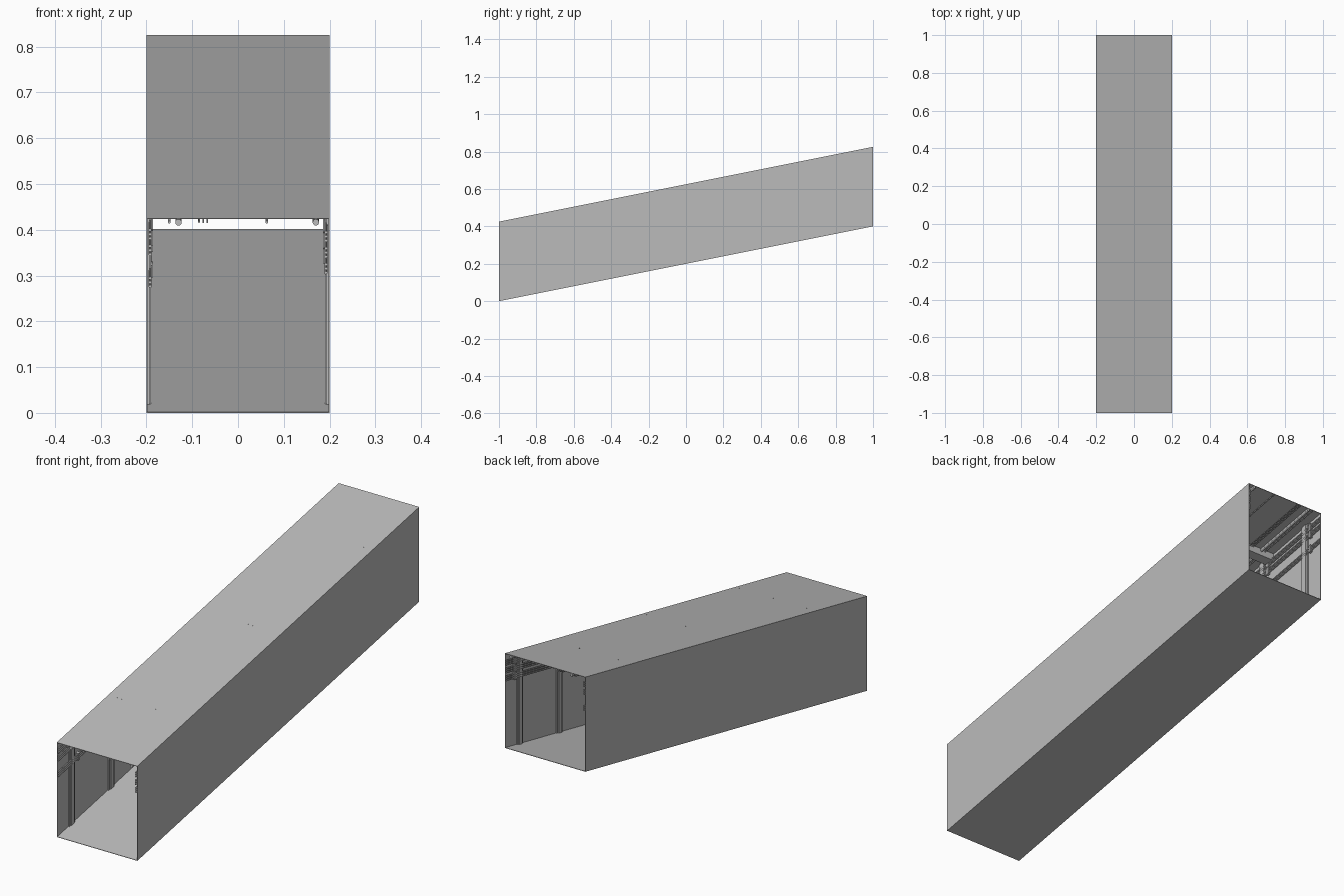
import bpy, bmesh, math
from mathutils import Matrix

cube = bpy.data.objects.get("Cube")
if cube:
    bpy.data.objects.remove(cube, do_unlink=True)

SLOPE, HALF, H, T = 0.2, 0.2, 0.425, 0.002


def material(name, value):
    m = bpy.data.materials.new(name)
    m.use_nodes = True
    colour = (value, value, value, 1)
    m.diffuse_color = colour
    m.node_tree.nodes["Principled BSDF"].inputs["Base Color"].default_value = colour
    return m


concrete = material("concrete grey", 0.5)


def finish(bm, name, smooth=False):
    # shear the level tunnel so it climbs towards the back
    for v in bm.verts:
        v.co.z += SLOPE * (v.co.y + 1)
    mesh = bpy.data.meshes.new(name)
    bm.to_mesh(mesh)
    bm.free()
    mesh.materials.append(concrete)
    obj = bpy.data.objects.new(name, mesh)
    bpy.context.collection.objects.link(obj)
    if smooth:
        bpy.ops.object.select_all(action="DESELECT")
        obj.select_set(True)
        bpy.context.view_layer.objects.active = obj
        bpy.ops.object.shade_smooth_by_angle()
    return obj


def add_box(bm, centre, size):
    bmesh.ops.create_cube(bm, size=1, matrix=Matrix.Translation(centre) @ Matrix.Diagonal((*size, 1)))


def add_rod(bm, centre, radius, length, along_y=True, sides=8):
    turn = Matrix.Rotation(math.pi / 2, 4, "X") if along_y else Matrix()
    bmesh.ops.create_cone(bm, cap_ends=True, segments=sides, radius1=radius, radius2=radius,
                          depth=length, matrix=Matrix.Translation(centre) @ turn)


# shell: floor, roof and two walls, open at both ends
for name, z in (("floor", T / 2), ("roof", H - T / 2)):
    bm = bmesh.new()
    add_box(bm, (0, 0, z), (2 * HALF, 2, T))
    finish(bm, name)
for name, side in (("left_wall", 1), ("right_wall", -1)):
    bm = bmesh.new()
    add_box(bm, (side * (HALF - T / 2), 0, H / 2), (T, 2, H))
    finish(bm, name)

# wall pillars with a raised centre rib
pillar_rows = (-0.9, -0.62, -0.31, 0, 0.31, 0.62, 0.9)
for name, side in (("left_pillars", 1), ("right_pillars", -1)):
    bm = bmesh.new()
    for y in pillar_rows:
        add_box(bm, (side * 0.196, y, H / 2), (0.006, 0.042, H - T))
        add_box(bm, (side * 0.194, y, H / 2), (0.009, 0.022, H - T))
    finish(bm, name)

# cable bundles on the walls, with clips
bundles = {"left": (1, (0.315, 0.35, 0.385)), "right": (-1, (0.285, 0.355, 0.39))}
for name, (side, heights) in bundles.items():
    cables, clips = bmesh.new(), bmesh.new()
    for z in heights:
        for step in (-1, 0, 1):
            add_rod(cables, (side * 0.192, 0, z + step * 0.009), 0.0035, 2)
        for y in pillar_rows:
            add_box(clips, (side * 0.192, y + 0.04, z), (0.012, 0.012, 0.032))
    finish(cables, name + "_wall_cables", True)
    finish(clips, name + "_cable_clips")

# pipes hung under the roof: x position, radius
pipes = ((-0.15, 0.003), (-0.13, 0.007), (-0.085, 0.002), (-0.076, 0.002),
         (-0.067, 0.002), (0.063, 0.003), (0.17, 0.007))
bm = bmesh.new()
for x, radius in pipes:
    add_rod(bm, (x, 0, H - 0.008 + min(0, 0.0 - radius / 7)), radius, 2, sides=12)
finish(bm, "roof_pipes", True)

# cross beams under the roof, and the bolts that hold them
beams, bolts = bmesh.new(), bmesh.new()
for y in (-0.635, 0.02, 0.67):
    add_box(beams, (0, y, H - 0.018), (2 * HALF - 2 * T, 0.04, 0.032))
    for i in range(16):
        add_rod(bolts, (-0.18 + i * 0.024, y, H - 0.003), 0.0012, 0.0065, False, 6)
finish(beams, "roof_beams")
finish(bolts, "beam_bolts")
